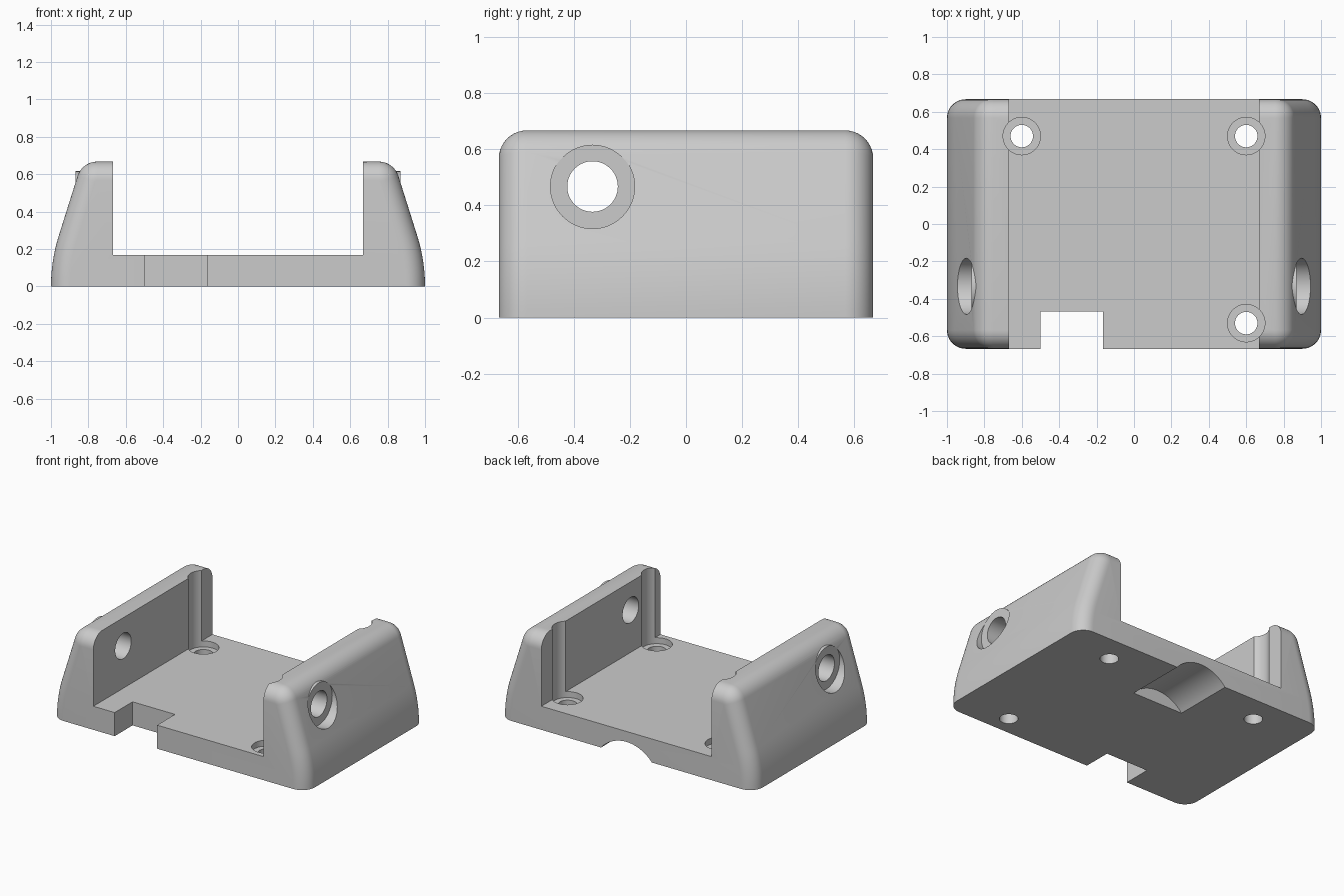
import bpy, bmesh
from math import sin, cos, radians, pi
from mathutils import Matrix, Vector

default = bpy.data.objects.get("Cube")
if default:
    bpy.data.objects.remove(default, do_unlink=True)

INNER, FLOOR, TOP, HALF_Y = 0.667, 0.167, 0.667, 0.667
FILLET = 0.1

grey = bpy.data.materials.new("plain_grey")
grey.use_nodes = True
COLOUR = (0.6, 0.6, 0.6, 1)
grey.diffuse_color = COLOUR
grey.node_tree.nodes["Principled BSDF"].inputs["Base Color"].default_value = COLOUR


def to_object(name, bm):
    bmesh.ops.recalc_face_normals(bm, faces=bm.faces)
    mesh = bpy.data.meshes.new(name)
    bm.to_mesh(mesh)
    bm.free()
    mesh.materials.append(grey)
    obj = bpy.data.objects.new(name, mesh)
    bpy.context.collection.objects.link(obj)
    return obj


def outer_curve():
    """Outside of a wall as (point, normal): bulging foot, slope, round shoulder."""
    tilt, foot_r, shoulder_r = radians(17.5), 0.9, 0.11
    pts = []
    for i in range(9):
        a = tilt * i / 8
        pts.append((1 - foot_r * (1 - cos(a)), foot_r * sin(a), a))
    x, z, _ = pts[-1]
    cz = TOP - shoulder_r
    start_z = cz + shoulder_r * sin(tilt)
    cx = x - (start_z - z) * sin(tilt) / cos(tilt) - shoulder_r * cos(tilt)
    for i in range(13):
        a = tilt + (pi / 2 - tilt) * i / 12
        pts.append((cx + shoulder_r * cos(a), cz + shoulder_r * sin(a), a))
    pts.append((INNER, TOP, pi / 2))
    return pts


def section(inset):
    """U-shaped cross-section with its outside drawn in by the inset."""
    side = []
    for x, z, a in outer_curve():
        side.append((x - inset * cos(a), z - inset * sin(a)))
    side.append((INNER, FLOOR))
    return side + [(-x, z) for x, z in reversed(side)]


# Cradle body: sections lofted along y, with rounded ends
stations = []
for i in range(11):
    t = pi / 2 * (1 - i / 10)
    stations.append((HALF_Y - FILLET + FILLET * sin(t), FILLET * (1 - cos(t))))
stations += [(-y, d) for y, d in reversed(stations)]
bm = bmesh.new()
rings = [[bm.verts.new((x, y, z)) for x, z in section(d)] for y, d in stations]
for a, b in zip(rings, rings[1:]):
    for i in range(len(a)):
        j = (i + 1) % len(a)
        bm.faces.new((a[i], a[j], b[j], b[i]))
bm.faces.new(rings[0])
bm.faces.new(rings[-1])
body = to_object("cradle_body", bm)


def cylinder(name, start, end, radius):
    start, end = Vector(start), Vector(end)
    axis = end - start
    bm = bmesh.new()
    spin = axis.to_track_quat('Z', 'Y').to_matrix().to_4x4()
    bmesh.ops.create_cone(bm, cap_ends=True, segments=64, radius1=radius, radius2=radius,
                          depth=axis.length,
                          matrix=Matrix.Translation((start + end) / 2) @ spin)
    return to_object(name, bm)


def box(name, low, high):
    low, high = Vector(low), Vector(high)
    bm = bmesh.new()
    bmesh.ops.create_cube(bm, size=1, matrix=Matrix.Translation((low + high) / 2)
                          @ Matrix.Diagonal((*(high - low), 1)))
    return to_object(name, bm)


def combine(tool, operation='DIFFERENCE'):
    tool.hide_render = True
    bpy.context.view_layer.objects.active = body
    mod = body.modifiers.new(tool.name, 'BOOLEAN')
    mod.operation, mod.solver, mod.object = operation, 'EXACT', tool
    bpy.ops.object.modifier_apply(modifier=mod.name)
    bpy.data.objects.remove(tool, do_unlink=True)


# Side screw seats: flat recess low on the slope, small boss high on it
HOLE_Y, HOLE_Z, SEAT = -0.333, 0.467, 0.867
for s in (1, -1):
    combine(cylinder("seat_recess", (s * SEAT, HOLE_Y, HOLE_Z), (s * 1.2, HOLE_Y, HOLE_Z), 0.15))
    combine(cylinder("seat_boss", (s * 0.75, HOLE_Y, HOLE_Z),
                     (s * (SEAT + 0.001), HOLE_Y, HOLE_Z), 0.149), 'UNION')
combine(cylinder("cross_hole", (-1.2, HOLE_Y, HOLE_Z), (1.2, HOLE_Y, HOLE_Z), 0.09))

# Floor screw holes, with head clearance grooving the walls
for x, y in ((-0.6, 0.47), (0.6, 0.47), (0.6, -0.53)):
    combine(cylinder("head_clearance", (x, y, 0.125), (x, y, 1), 0.1))
    combine(cylinder("screw_hole", (x, y, -0.1), (x, y, 0.3), 0.06))

# Front cable notch and arched channel under the back
combine(box("front_notch", (-0.5, -1, -0.1), (-0.167, -0.467, 0.4)))
combine(cylinder("back_channel", (0, 0.235, -0.167), (0, 1, -0.167), 0.26))

bpy.ops.object.select_all(action='DESELECT')
body.select_set(True)
bpy.context.view_layer.objects.active = body
bpy.ops.object.shade_smooth_by_angle(angle=radians(30))
